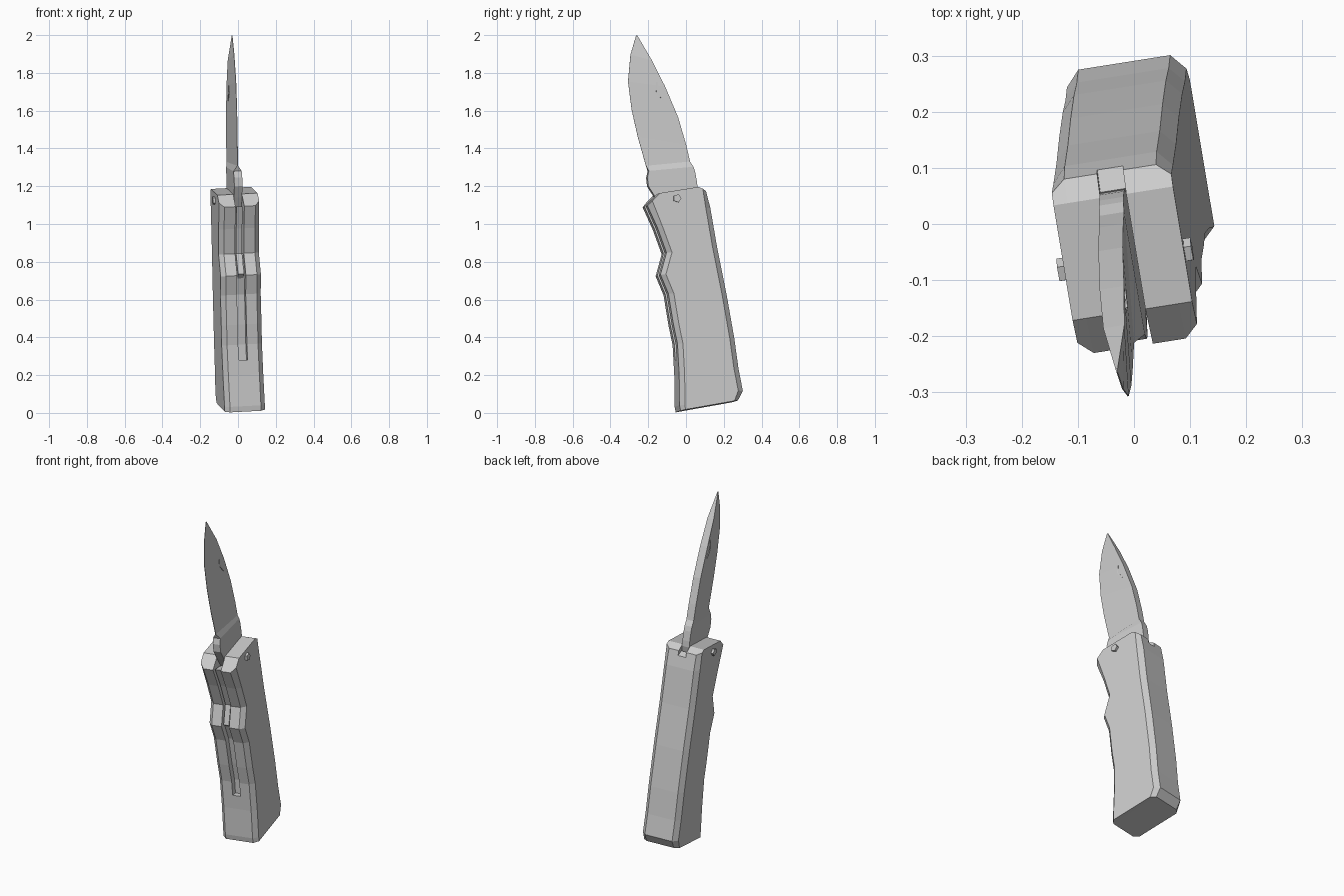
import bpy, bmesh, math
from mathutils import Matrix

cube = bpy.data.objects.get("Cube")
if cube:
    bpy.data.objects.remove(cube, do_unlink=True)

# One grey for the whole knife
grey = bpy.data.materials.new("plain_grey")
grey.use_nodes = True
COL = (0.6, 0.6, 0.6, 1.0)
grey.diffuse_color = COL
grey.node_tree.nodes["Principled BSDF"].inputs["Base Color"].default_value = COL

# Pose: the knife leans and turns; profiles are drawn in the side (y, z) plane
TURN, LEAN = 0.158, 0.053
n = math.sqrt(1 + TURN ** 2 + LEAN ** 2)
POSE = Matrix(((1 / n, -TURN, -LEAN, 0.034),
               (TURN / n, 1, 0, 0),
               (LEAN / n, 0, 1, 0),
               (0, 0, 0, 1)))


def loft(name, rings):
    """Skin a list of equal-length 3D rings, cap both ends and pose the result."""
    bm = bmesh.new()
    vs = [[bm.verts.new(p) for p in ring] for ring in rings]
    for a, b in zip(vs, vs[1:]):
        for i in range(len(a)):
            j = (i + 1) % len(a)
            bm.faces.new((a[i], a[j], b[j], b[i]))
    bm.faces.new(vs[0])
    bm.faces.new(vs[-1])
    bm.transform(POSE)
    bmesh.ops.recalc_face_normals(bm, faces=bm.faces)
    mesh = bpy.data.meshes.new(name)
    bm.to_mesh(mesh)
    bm.free()
    mesh.materials.append(grey)
    ob = bpy.data.objects.new(name, mesh)
    bpy.context.collection.objects.link(ob)
    return ob


def plate(name, profile, half, cx=0.0):
    """Extrude a (y, z) profile to both sides of cx."""
    return loft(name, [[(cx + s * half, y, z) for y, z in profile] for s in (-1, 1)])


# Handle: full profile in the middle, narrower profile on the outer faces
front = [(-0.217, 1.093), (-0.164, 0.976), (-0.116, 0.844), (-0.148, 0.728),
         (-0.106, 0.627), (-0.080, 0.468), (-0.058, 0.362), (-0.049, 0.20), (-0.047, 0.036)]
bottom = [(-0.042, 0.007), (0.262, 0.062)]
back = [(0.288, 0.112), (0.265, 0.23), (0.243, 0.389), (0.201, 0.627),
        (0.153, 0.865), (0.116, 1.08), (0.093, 1.170)]
top = [(0.050, 1.191), (-0.155, 1.158)]
full = front + bottom + back + top
outer = ([(front[0][0] + 0.022, front[0][1] + 0.024)]
         + [(y + 0.025, z) for y, z in front[1:]]
         + [(-0.020, 0.012), (0.240, 0.058)]
         + [(y - 0.028, z) for y, z in back[:-1]]
         + [(0.072, 1.181)] + top)
handle = loft("handle", [[(x, y, z) for y, z in prof] for x, prof in
                         ((-0.108, outer), (-0.083, full), (0.083, full), (0.108, outer))])

# Blade slot, open at the front and across the top
slot = [(-0.45, 0.28), (0.00, 0.28), (0.05, 0.60), (0.03, 1.10),
        (0.06, 1.155), (0.16, 1.125), (0.16, 1.35), (-0.45, 1.35)]
cutter = plate("slot_cutter", slot, 0.0235)
cutter.hide_render = True
mod = handle.modifiers.new("slot", "BOOLEAN")
mod.operation = "DIFFERENCE"
mod.solver = "EXACT"
mod.object = cutter
bpy.context.view_layer.objects.active = handle
bpy.ops.object.modifier_apply(modifier="slot")
bpy.data.objects.remove(cutter, do_unlink=True)

# Slot floor and lock bar, following the front of the handle
floor_front = [(y + 0.035, z) for y, z in front[2:7]]
plate("slot_floor", floor_front + [(-0.02, 0.28), (0.06, 0.28), (0.06, 0.84)], 0.0230)
bar = [(y + 0.012, z) for y, z in front[:3]] + [(-0.136, 0.735), (-0.09, 0.70)]
plate("lock_bar", bar + [(0.0, 0.75), (0.0, 1.05), (-0.15, 1.09)], 0.016)

# Blade: edge point, spine point, half thickness at edge and spine
T = 0.022
stations = [((-0.110, 1.06), (0.040, 1.09), T, T),
            ((-0.165, 1.140), (0.058, 1.185), T, T),
            ((-0.203, 1.200), (0.055, 1.220), T, T),
            ((-0.208, 1.246), (0.045, 1.275), T, T),
            ((-0.200, 1.280), (0.036, 1.302), T, T),
            ((-0.212, 1.308), (0.018, 1.330), 0.002, T),
            ((-0.256, 1.463), (-0.003, 1.420), 0.001, T),
            ((-0.288, 1.606), (-0.045, 1.564), 0.001, T),
            ((-0.307, 1.754), (-0.114, 1.727), 0.001, T),
            ((-0.294, 1.897), (-0.183, 1.865), 0.001, 0.019),
            ((-0.264, 1.998), (-0.258, 1.998), 0.001, 0.002)]
loft("blade", [[(-te, *e), (te, *e), (ts, *s), (-ts, *s)] for e, s, te, ts in stations])

# Nail nick: two slim strokes showing on both sides of the blade
plate("nail_nick_upper", [(-0.162, 1.752), (-0.155, 1.752), (-0.155, 1.695), (-0.160, 1.695)], 0.0185)
plate("nail_nick_lower", [(-0.157, 1.690), (-0.152, 1.693), (-0.118, 1.655), (-0.123, 1.652)], 0.0205)

# Five-sided pivot bolt through the handle
bolt = [(-0.065 + 0.022 * math.cos(a), 1.130 + 0.022 * math.sin(a))
        for a in (math.radians(72 * k) for k in range(5))]
plate("pivot_bolt", bolt, 0.121)
